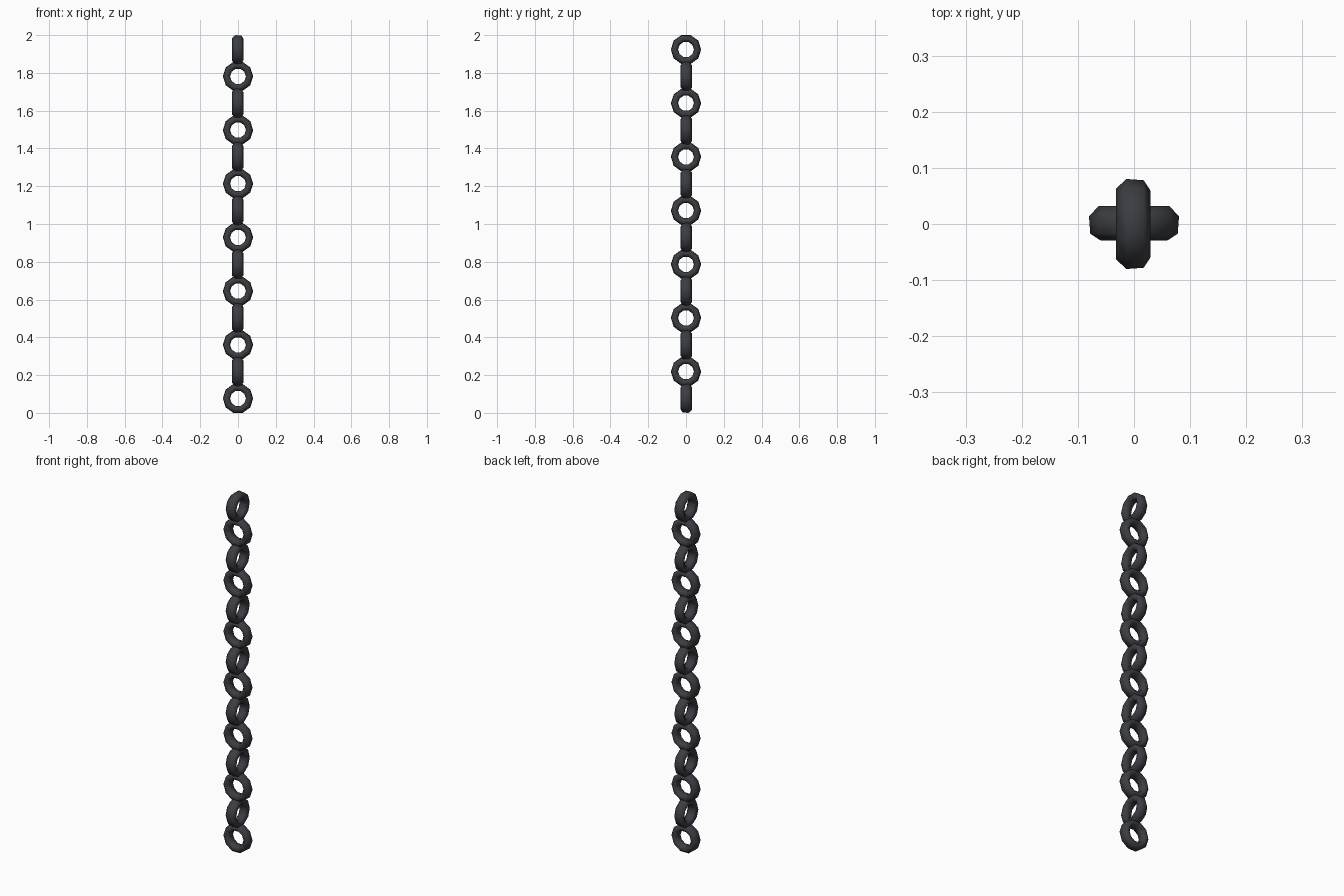
import bpy, bmesh
from math import sin, cos, radians, pi

if "Cube" in bpy.data.objects:
    bpy.data.objects.remove(bpy.data.objects["Cube"])

LINKS, SIDES, TUBE = 14, 10, 6
RING_R = 0.061                      # centre line radius
HALF_W, HALF_T = 0.031, 0.021       # section half width (axial) / half thickness (radial)

mat = bpy.data.materials.new("dark_iron")
mat.diffuse_color = (0.045, 0.047, 0.055, 1)
mat.use_nodes = True
mat.node_tree.nodes["Principled BSDF"].inputs["Base Color"].default_value = mat.diffuse_color

# Link mesh: low-poly ring with slightly skewed six-sided section, axis along y
bm = bmesh.new()
rings = []
for i in range(SIDES):
    a = 2 * pi * i / SIDES
    loop = []
    for j in range(TUBE):
        t = radians(60 * j + 6)
        r = RING_R + HALF_T * sin(t)
        loop.append(bm.verts.new((r * cos(a), HALF_W * cos(t) + 0.001, r * sin(a))))
    rings.append(loop)
for i in range(SIDES):
    p, q = rings[i], rings[(i + 1) % SIDES]
    for j in range(TUBE):
        k = (j + 1) % TUBE
        bm.faces.new((p[j], p[k], q[k], q[j]))
bmesh.ops.recalc_face_normals(bm, faces=bm.faces)
for f in bm.faces:
    f.smooth = True
low = -min(v.co.z for v in bm.verts)
mesh = bpy.data.meshes.new("chain_link")
bm.to_mesh(mesh)
bm.free()
mesh.materials.append(mat)

# Chain: links stacked upward, every second one turned a quarter
step = (2 - 2 * low) / (LINKS - 1)
for n in range(LINKS):
    link = bpy.data.objects.new(f"chain_link_{n + 1}", mesh)
    link.location.z = low + n * step
    link.rotation_euler.z = pi / 2 * (n % 2)
    bpy.context.collection.objects.link(link)
